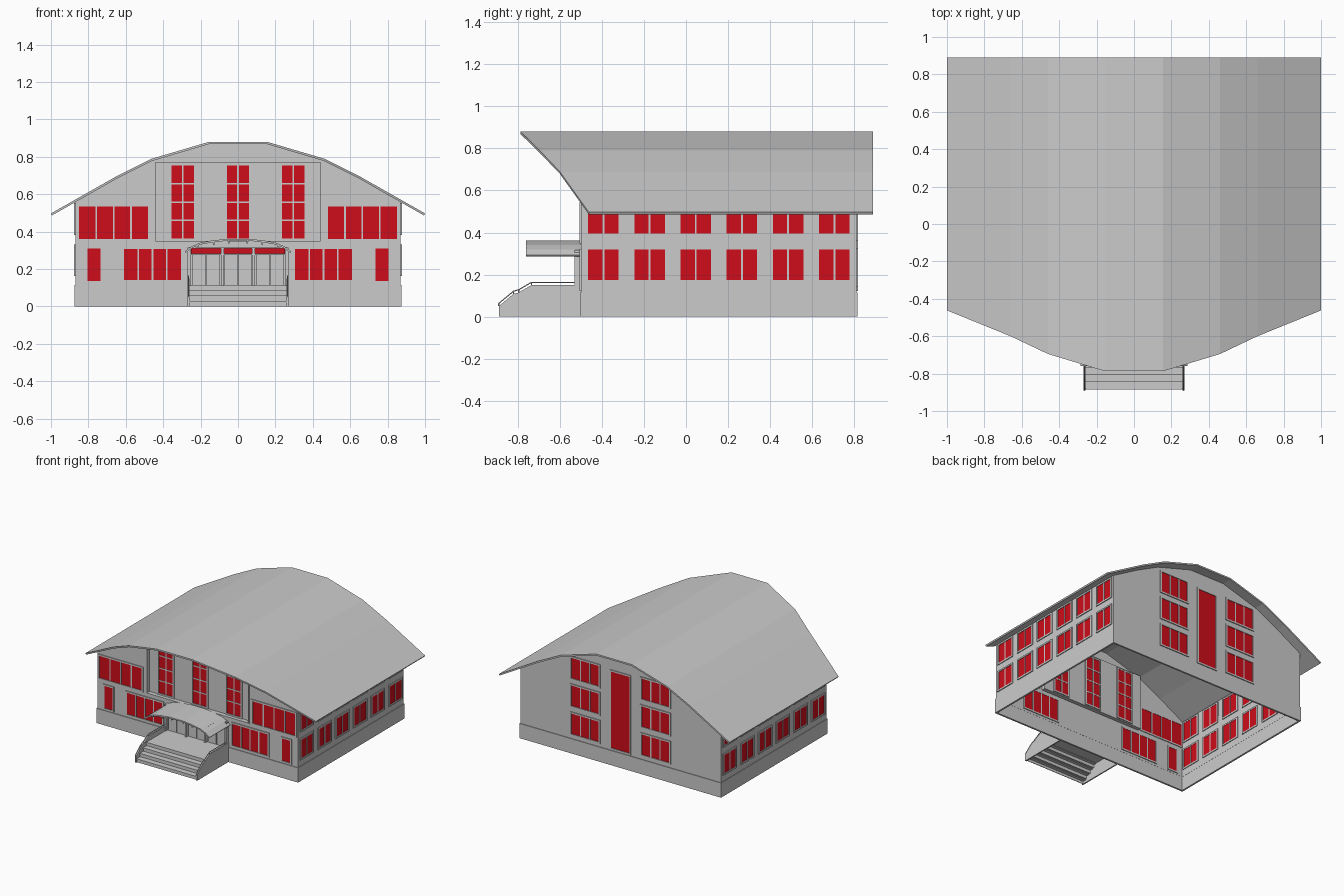
import bpy, bmesh
from mathutils import Matrix, Vector

if "Cube" in bpy.data.objects:
    bpy.data.objects.remove(bpy.data.objects["Cube"])

red = bpy.data.materials.new("red_glass")
red.diffuse_color = (0.62, 0.004, 0.01, 1)
red.use_nodes = True
red.node_tree.nodes["Principled BSDF"].inputs["Base Color"].default_value = red.diffuse_color

# Wall frames: (u along wall, v up, d outward) -> world
FRONT = lambda u, v, d: (u, -0.5 - d, v)
RECESS = lambda u, v, d: (u, -0.468 - d, v)
BACK = lambda u, v, d: (u, 0.81 + d, v)
RIGHT = lambda u, v, d: (0.87 + d, u, v)
LEFT = lambda u, v, d: (-0.87 - d, u, v)


def finish(bm, name, mat=None, thick=0, offset=-1, normals=True):
    if normals:
        bmesh.ops.recalc_face_normals(bm, faces=bm.faces[:])
    me = bpy.data.meshes.new(name)
    bm.to_mesh(me)
    bm.free()
    ob = bpy.data.objects.new(name, me)
    bpy.context.collection.objects.link(ob)
    if mat:
        me.materials.append(mat)
    if thick:
        m = ob.modifiers.new("thickness", 'SOLIDIFY')
        m.thickness, m.offset, m.use_even_offset = thick, offset, True
    return ob


def box(bm, P, u0, u1, v0, v1, d0, d1):
    vs = bmesh.ops.create_cube(bm, size=1)["verts"]
    for v in vs:
        a, b, c = v.co
        v.co = P(u0 + (a + .5) * (u1 - u0), v0 + (b + .5) * (v1 - v0), d0 + (c + .5) * (d1 - d0))


def boxes(name, P, items, mat=None):
    bm = bmesh.new()
    for it in items:
        box(bm, P, *it)
    return finish(bm, name, mat)


def strip(bm, a, b):
    va, vb = [bm.verts.new(p) for p in a], [bm.verts.new(p) for p in b]
    for i in range(len(a) - 1):
        bm.faces.new((va[i], va[i + 1], vb[i + 1], vb[i]))


def windows(name, P, specs):
    """Each spec: u0, u1, v0, v1, columns, rows."""
    frame, glass, f, g = [], [], 0.012, 0.009
    for u0, u1, v0, v1, nc, nr in specs:
        for a in (u0 - f, u1):
            frame.append((a, a + f, v0 - f, v1 + f, -0.016, 0.007))
        for b in (v0 - f, v1):
            frame.append((u0, u1, b, b + f, -0.016, 0.007))
        for i in range(1, nc):
            c = u0 + (u1 - u0) * i / nc
            frame.append((c - g / 2, c + g / 2, v0, v1, -0.016, 0.005))
        for j in range(1, nr):
            c = v0 + (v1 - v0) * j / nr
            frame.append((u0, u1, c - g / 2, c + g / 2, -0.016, 0.004))
        glass.append((u0, u1, v0, v1, -0.014, 0.002))
    boxes(name + "_frames", P, frame)
    boxes(name + "_panes", P, glass, red)


# Roof: faceted arch whose front edge sweeps forward toward the ridge
half = [(0.155, 0.88, -0.787), (0.46, 0.79, -0.695), (0.66, 0.69, -0.6), (1.0, 0.497, -0.462)]
arch = [(-x, z, y) for x, z, y in reversed(half)] + half
bm = bmesh.new()
strip(bm, [(x, y, z) for x, z, y in arch], [(x, 0.89, z) for x, z, y in arch])
for f in bm.faces:
    f.normal_update()
    if f.normal.z < 0:
        f.normal_flip()
finish(bm, "roof", thick=0.012, normals=False)

# Walls: open-bottomed shell with gables meeting the underside of the roof
eave = 0.497 + 0.13 * 0.193 / 0.34
top = [(-0.87, eave)] + [(x, z) for x, z, y in arch[1:-1]] + [(0.87, eave)]
outline = [(-0.87, 0.11)] + [(x, z - 0.01) for x, z in top] + [(0.87, 0.11)]
bm = bmesh.new()
rings = [[bm.verts.new((x, y, z)) for x, z in outline] for y in (-0.5, 0.81)]
bm.faces.new(rings[0])
bm.faces.new(rings[1][::-1])
for i in (0, len(outline) - 2):
    bm.faces.new((rings[0][i], rings[1][i], rings[1][i + 1], rings[0][i + 1]))
walls = finish(bm, "walls", thick=0.01)

# Opening for the recessed central bay
cutter = boxes("bay_cutter", FRONT, [(-0.44, 0.44, 0.35, 0.768, -0.03, 0.03)])
cutter.hide_render = True
cutter.hide_set(True)
m = walls.modifiers.new("bay", 'BOOLEAN')
m.operation, m.object, m.solver = 'DIFFERENCE', cutter, 'EXACT'
e = 0.008
boxes("recessed_bay", FRONT, [
    (-0.44 - e, 0.44 + e, 0.35 - e, 0.768 + e, -0.04, -0.032),
    (-0.44 - e, -0.44, 0.35, 0.768, -0.034, 0.002), (0.44, 0.44 + e, 0.35, 0.768, -0.034, 0.002),
    (-0.44 - e, 0.44 + e, 0.35 - e, 0.35, -0.034, 0.002),
    (-0.44 - e, 0.44 + e, 0.768, 0.768 + e, -0.034, 0.002)])

# Plinth band
bm = bmesh.new()
loop = [(-0.875, -0.505), (0.875, -0.505), (0.875, 0.815), (-0.875, 0.815)]
lo, hi = [[bm.verts.new((x, y, z)) for x, y in loop] for z in (0, 0.115)]
for i in range(4):
    j = (i + 1) % 4
    bm.faces.new((lo[i], lo[j], hi[j], hi[i]))
finish(bm, "plinth", thick=0.014, normals=False)

# Windows
front = []
for s in (-1, 1):
    for a, b, z0, z1, n in ((0.48, 0.85, 0.36, 0.533, 4), (0.305, 0.61, 0.14, 0.308, 4),
                            (0.735, 0.805, 0.135, 0.31, 1)):
        front.append((min(s * a, s * b), max(s * a, s * b), z0, z1, n, 1))
windows("front_windows", FRONT, front)
windows("tall_windows", RECESS, [(c - 0.06, c + 0.06, 0.362, 0.753, 2, 4) for c in (-0.295, 0, 0.295)])
side = [(-0.465 + 0.2195 * i, -0.32 + 0.2195 * i, z, z + 0.145, 2, 1)
        for i in range(6) for z in (0.175, 0.395)]
windows("right_windows", RIGHT, side)
windows("left_windows", LEFT, side)
back = [(c - 0.12, c + 0.12, z, z + 0.16, 3, 1) for c in (-0.305, 0.305) for z in (0.153, 0.373, 0.59)]
windows("back_windows", BACK, back + [(-0.08, 0.08, 0.135, 0.735, 1, 1)])

# Entrance: posts, door leaves and red transoms
posts = [(x - 0.007, x + 0.007, 0.112, 0.315, 0, 0.03) for x in (-0.262, -0.083, 0.083, 0.262)]
posts += [(-0.262, 0.262, 0.276, 0.284, 0, 0.025), (-0.262, 0.262, 0.31, 0.318, 0, 0.028)]
boxes("entrance_frame", FRONT, posts)
boxes("doors", FRONT, [(c + s * 0.038 - 0.035, c + s * 0.038 + 0.035, 0.114, 0.276, 0, 0.012)
                       for c in (-0.172, 0, 0.172) for s in (-1, 1)])
boxes("transoms", FRONT, [(c - 0.08, c + 0.08, 0.284, 0.31, 0, 0.014) for c in (-0.172, 0, 0.172)], red)

# Arched canopy with ribs below
ch = [(0.06, 0.361), (0.14, 0.352), (0.205, 0.34), (0.25, 0.32), (0.285, 0.294)]
cp = [(-x, z) for x, z in reversed(ch)] + ch
bm = bmesh.new()
strip(bm, [(x, -0.76, z) for x, z in cp], [(x, -0.5, z) for x, z in cp])
for f in bm.faces:
    f.normal_update()
    if f.normal.z < 0:
        f.normal_flip()
finish(bm, "canopy", thick=0.01, normals=False)
boxes("canopy_ribs", FRONT, [(s * x - 0.004, s * x + 0.004, z - 0.006, z + 0.012, 0, 0.255)
                             for x, z in ((0.05, 0.343), (0.13, 0.335), (0.215, 0.322)) for s in (-1, 1)])

# Stairs: folded sheet, open below, with tread nosings
path = [(-0.88, 0)]
for i in range(4):
    path += [(-0.88 + 0.04 * i, 0.028 * (i + 1)), (-0.84 + 0.04 * i, 0.028 * (i + 1))]
path[-1] = (-0.5, 0.112)
bm = bmesh.new()
strip(bm, [(-0.262, y, z) for y, z in path], [(0.262, y, z) for y, z in path])
finish(bm, "steps", thick=0.004)
boxes("nosings", FRONT, [(-0.262, 0.262, 0.028 * i - 0.008, 0.028 * i + 0.001,
                          0.35 - 0.04 * (i - 1), 0.386 - 0.04 * (i - 1)) for i in range(1, 5)])

# Side parapets and handrails
prof = [(-0.89, 0.05), (-0.82, 0.108), (-0.795, 0.115), (-0.735, 0.15), (-0.5, 0.15)]
for s, tag in ((-1, "left"), (1, "right")):
    bm = bmesh.new()
    f = bm.faces.new([bm.verts.new((s * 0.26, y, z)) for y, z in [(-0.89, 0)] + prof + [(-0.5, 0)]])
    r = bmesh.ops.extrude_face_region(bm, geom=[f])
    bmesh.ops.translate(bm, vec=(s * 0.01, 0, 0), verts=[v for v in r["geom"] if isinstance(v, bmesh.types.BMVert)])
    finish(bm, tag + "_parapet")
    cu = bpy.data.curves.new(tag + "_handrail", 'CURVE')
    cu.dimensions, cu.bevel_depth, cu.bevel_resolution = '3D', 0.003, 1
    lines = [[(y, z + 0.013) for y, z in prof]] + [[(y, z), (y, z + 0.013)] for y, z in prof]
    for line in lines:
        sp = cu.splines.new('POLY')
        sp.points.add(len(line) - 1)
        for p, (y, z) in zip(sp.points, line):
            p.co = (s * 0.265, y, z, 1)
    bpy.context.collection.objects.link(bpy.data.objects.new(tag + "_handrail", cu))
